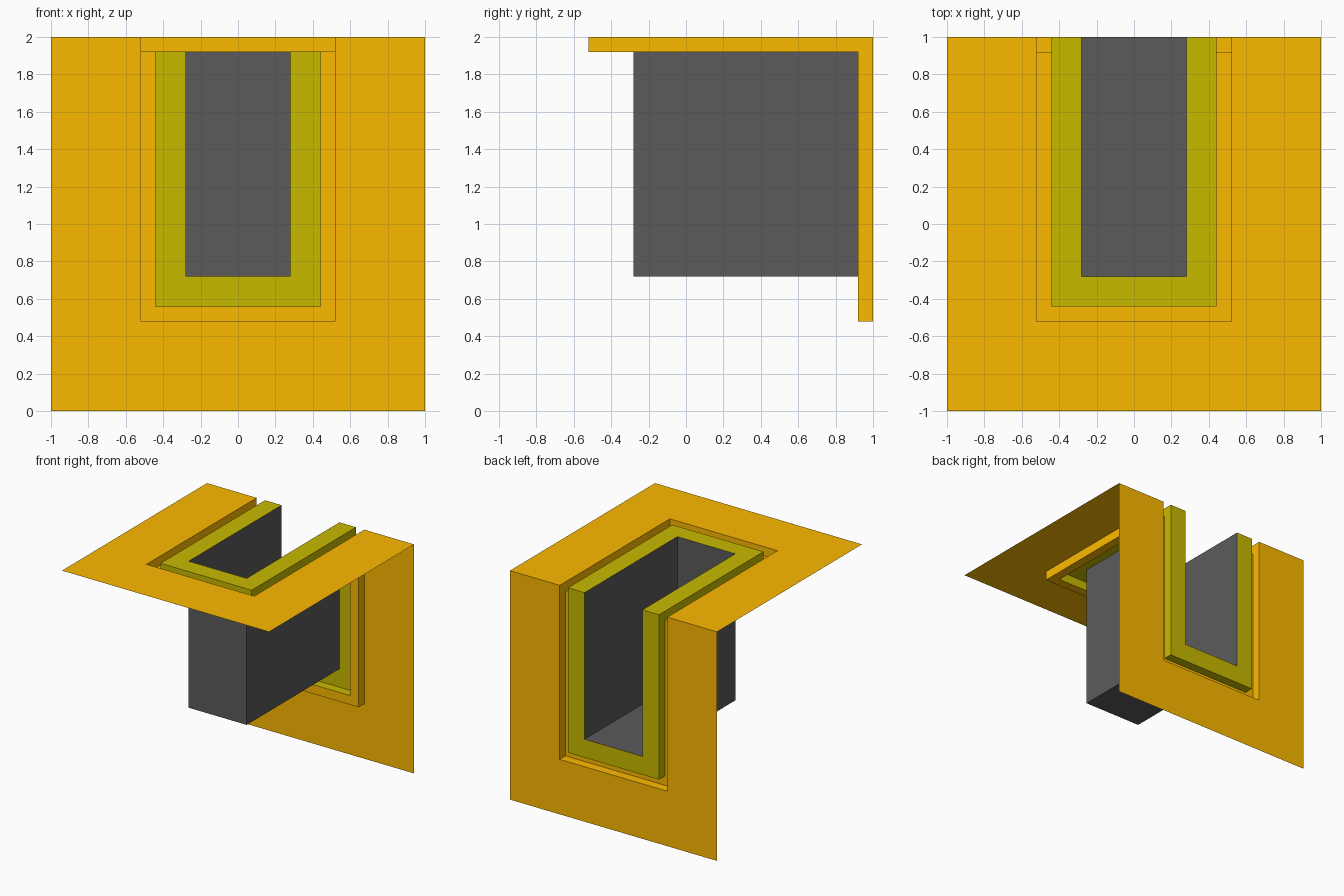
import bpy
import bmesh

if "Cube" in bpy.data.objects:
    bpy.data.objects.remove(bpy.data.objects["Cube"])


def material(name, color):
    mat = bpy.data.materials.new(name)
    mat.diffuse_color = color
    mat.use_nodes = True
    mat.node_tree.nodes["Principled BSDF"].inputs["Base Color"].default_value = mat.diffuse_color
    return mat


def u_loop(half_width, z):
    """U-shaped line open to the back, ending on the mitre plane y = z - 1."""
    w, end = half_width, z - 1
    return [(-w, end, z), (-w, -w, z), (w, -w, z), (w, end, z)]


def mitre_swap(p):
    """Mirror a point of the top half onto the back half."""
    return (p[0], p[2] - 1, p[1] + 1)


def corner_part(name, profile, mat):
    """Loft U-shaped lines through (half width, height) and mirror over the corner."""
    bm = bmesh.new()
    for outer, inner in zip(profile, profile[1:]):
        a, b = u_loop(*outer), u_loop(*inner)
        for i in range(3):
            quad = [a[i], a[i + 1], b[i + 1], b[i]]
            bm.faces.new([bm.verts.new(p) for p in quad])
            bm.faces.new([bm.verts.new(mitre_swap(p)) for p in reversed(quad)])
    bmesh.ops.remove_doubles(bm, verts=bm.verts, dist=1e-4)
    # Merge flat side walls across the mitre
    seams = [e for e in bm.edges
             if all(abs(v.co.y - v.co.z + 1) < 1e-4 for v in e.verts)
             and len(e.link_faces) == 2 and e.calc_face_angle() < 0.01]
    bmesh.ops.dissolve_edges(bm, edges=seams, use_verts=False)
    mesh = bpy.data.meshes.new(name)
    bm.to_mesh(mesh)
    bm.free()
    mesh.materials.append(mat)
    obj = bpy.data.objects.new(name, mesh)
    bpy.context.collection.objects.link(obj)
    return obj


TOP, GROOVE = 2.0, 1.92
orange = material("orange", (0.98, 0.49, 0.0, 1))
olive = material("olive", (0.58, 0.49, 0.0, 1))
dark_grey = material("dark_grey", (0.105, 0.105, 0.105, 1))

# Outer plates with the sunken groove
corner_part("plate_and_groove",
            [(1, TOP), (0.52, TOP), (0.52, GROOVE), (0.44, GROOVE)], orange)
# Raised rim around the opening
corner_part("opening_rim", [(0.44, GROOVE), (0.44, TOP), (0.28, TOP)], olive)
# Hollow recess, open at top and back
corner_part("recess_box", [(0.28, TOP), (0.28, 0.72)], dark_grey)
